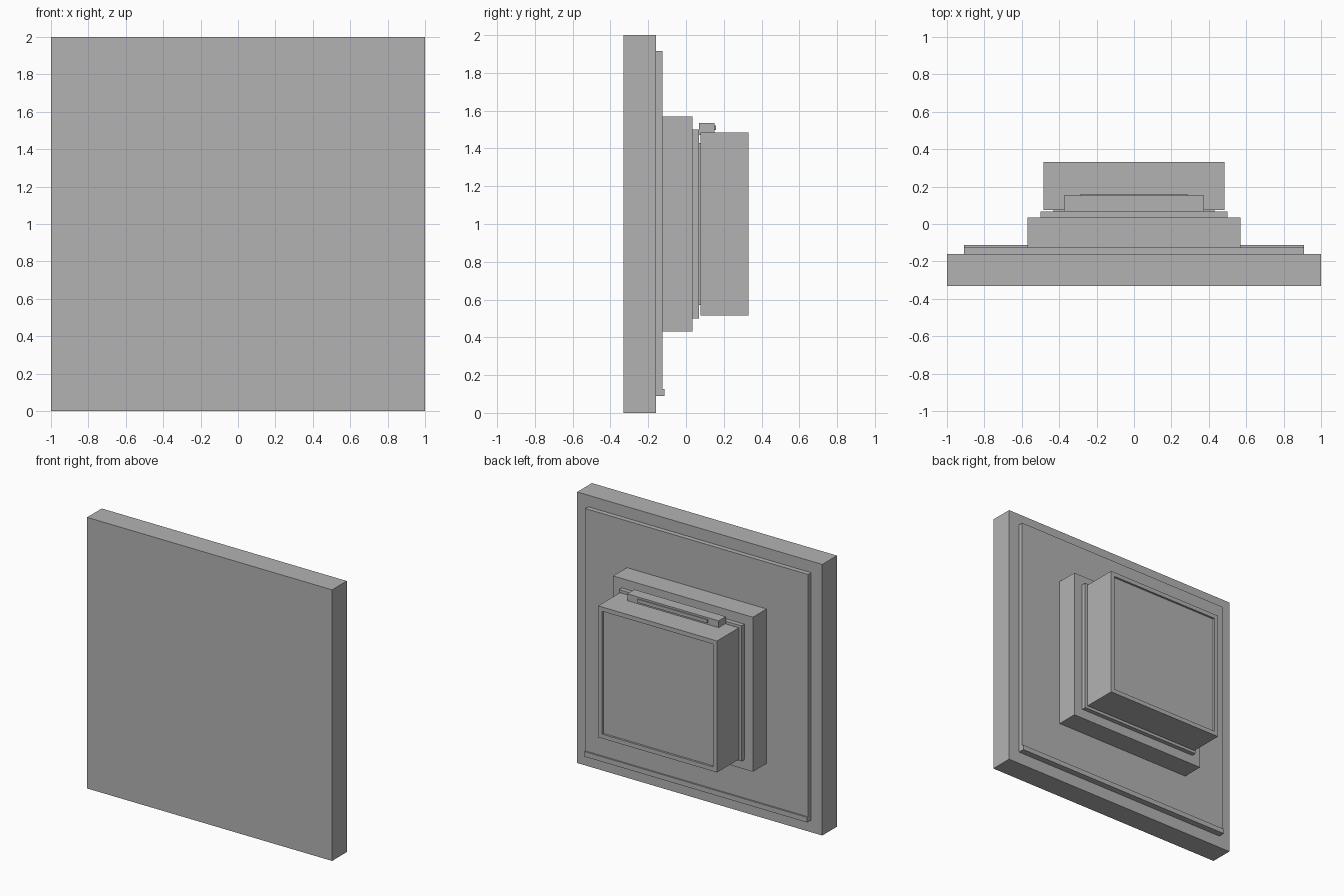
import bpy
import bmesh
from mathutils import Vector

cube = bpy.data.objects.get("Cube")
if cube:
    bpy.data.objects.remove(cube, do_unlink=True)

GREY = (0.45, 0.45, 0.45, 1.0)
grey = bpy.data.materials.new("plain grey")
grey.use_nodes = True
grey.diffuse_color = GREY
grey.node_tree.nodes["Principled BSDF"].inputs["Base Color"].default_value = GREY


def box(name, half_width, y_range, z_range, inset=0.0, depth=0.0):
    """Box centred on x, with an optional recessed panel in its back face."""
    (y0, y1), (z0, z1) = y_range, z_range
    bm = bmesh.new()
    bmesh.ops.create_cube(bm, size=1.0)
    bmesh.ops.scale(bm, vec=(2 * half_width, y1 - y0, z1 - z0), verts=bm.verts)
    bmesh.ops.translate(bm, vec=(0, (y0 + y1) / 2, (z0 + z1) / 2), verts=bm.verts)
    if inset:
        bm.normal_update()
        back = max(bm.faces, key=lambda f: f.normal.y)
        bmesh.ops.inset_region(bm, faces=[back], thickness=inset)
        # Extrude the panel inward so the recess has straight walls
        panel = bmesh.ops.extrude_discrete_faces(bm, faces=[back])["faces"][0]
        bmesh.ops.translate(bm, vec=Vector((0, -depth, 0)), verts=panel.verts)
    mesh = bpy.data.meshes.new(name)
    bm.to_mesh(mesh)
    bm.free()
    mesh.materials.append(grey)
    obj = bpy.data.objects.new(name, mesh)
    bpy.context.collection.objects.link(obj)
    return obj


# Large front plate and the thin panel behind it
box("front_plate", 1.0, (-0.331, -0.16), (0.0, 2.0))
box("rear_panel", 0.91, (-0.16, -0.125), (0.09, 1.915))
box("lower_ledge", 0.91, (-0.125, -0.113), (0.09, 0.127))

# Stepped mount
box("mount_block", 0.57, (-0.125, 0.035), (0.43, 1.57))
box("mount_collar", 0.5, (0.035, 0.068), (0.5, 1.5))
box("neck", 0.43, (0.068, 0.076), (0.57, 1.43))

# Rear housing with recessed back panel
box("rear_housing", 0.485, (0.076, 0.331), (0.515, 1.485), inset=0.045, depth=0.015)

# Clip on top of the housing
box("top_clip", 0.373, (0.068, 0.152), (1.47, 1.535))
box("clip_lip", 0.285, (0.152, 0.16), (1.497, 1.522))
